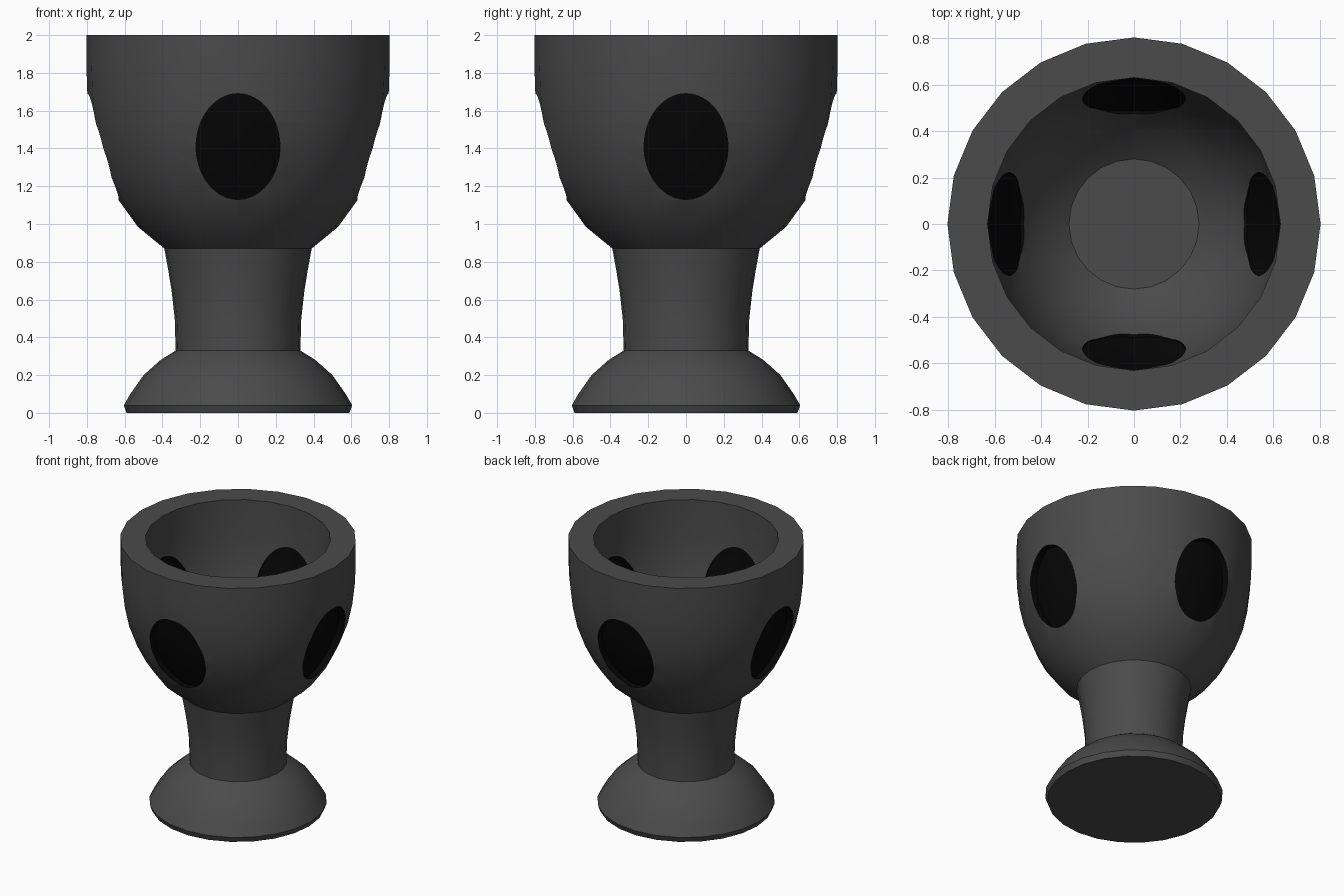
import bpy, bmesh, math
from mathutils import Matrix

if "Cube" in bpy.data.objects:
    bpy.data.objects.remove(bpy.data.objects["Cube"])


def material(name, value):
    m = bpy.data.materials.new(name)
    m.diffuse_color = (value, value, value, 1)
    m.use_nodes = True
    m.node_tree.nodes["Principled BSDF"].inputs["Base Color"].default_value = m.diffuse_color
    return m


grey = material("dark_grey", 0.07)
black = material("black", 0.002)


def make_object(name, bm, mat):
    bmesh.ops.recalc_face_normals(bm, faces=bm.faces)
    me = bpy.data.meshes.new(name)
    bm.to_mesh(me)
    bm.free()
    me.materials.append(mat)
    ob = bpy.data.objects.new(name, me)
    bpy.context.collection.objects.link(ob)
    return ob


def lathe(name, profile, mat, closed=False, sides=24):
    bm = bmesh.new()
    rings = []
    for i in range(sides):
        a = 2 * math.pi * i / sides
        rings.append([bm.verts.new((r * math.cos(a), r * math.sin(a), z)) for r, z in profile])
    n = len(profile)
    for i in range(sides):
        p, q = rings[i], rings[(i + 1) % sides]
        for j in range(n if closed else n - 1):
            k = (j + 1) % n
            bm.faces.new((p[j], q[j], q[k], p[k]))
    bmesh.ops.remove_doubles(bm, verts=bm.verts, dist=1e-5)
    return make_object(name, bm, mat)


def boolean(ob, other, operation):
    mod = ob.modifiers.new("cut", 'BOOLEAN')
    mod.operation = operation
    mod.solver = 'EXACT'
    mod.material_mode = 'TRANSFER'
    mod.object = other
    bpy.context.view_layer.objects.active = ob
    bpy.ops.object.modifier_apply(modifier=mod.name)


# Goblet: foot, stem, bowl outside, rim, bowl inside
foot = [(0, 0), (0.59, 0), (0.605, 0.04), (0.57, 0.1), (0.5, 0.2), (0.41, 0.28)]
stem = [(0.33, 0.33), (0.335, 0.5), (0.352, 0.65), (0.37, 0.76)]
bowl = [(0.39, 0.87), (0.53, 0.985), (0.635, 1.13), (0.695, 1.25), (0.75, 1.4),
        (0.78, 1.54), (0.798, 1.7), (0.803, 1.85), (0.803, 2)]
inside = [(0.63, 2), (0.63, 1.7), (0.61, 1.52), (0.575, 1.36), (0.525, 1.22),
          (0.465, 1.11), (0.38, 1.0), (0.28, 0.92), (0, 0.92)]
goblet = lathe("goblet", foot + stem + bowl + inside, grey)

# Four oval cutters around the bowl
bm = bmesh.new()
for i in range(4):
    mat = (Matrix.Rotation(i * math.pi / 2, 4, 'Z')
           @ Matrix.Translation((0.65, 0, 1.41))
           @ Matrix.Diagonal((1, 0.222, 0.28, 1))
           @ Matrix.Rotation(math.pi / 2, 4, 'Y'))
    bmesh.ops.create_cone(bm, cap_ends=True, segments=64, radius1=1, radius2=1,
                          depth=0.7, matrix=mat)
cutter = make_object("oval_cutter", bm, black)
cutter.hide_render = True

# Black windows filling the ovals, slightly recessed
band = [(0.545, 1.05), (0.59, 1.13), (0.705, 1.4), (0.75, 1.69), (0.75, 1.8),
        (0.645, 1.8), (0.645, 1.69), (0.6, 1.4), (0.49, 1.13), (0.45, 1.05)]
windows = lathe("oval_windows", band, black, closed=True)

boolean(goblet, cutter, 'DIFFERENCE')
boolean(windows, cutter, 'INTERSECT')
bpy.data.objects.remove(cutter)

# Smooth shading with sharp joints
for ob in (goblet, windows):
    bpy.ops.object.select_all(action='DESELECT')
    ob.select_set(True)
    bpy.context.view_layer.objects.active = ob
    bpy.ops.object.shade_smooth_by_angle(angle=math.radians(30))
